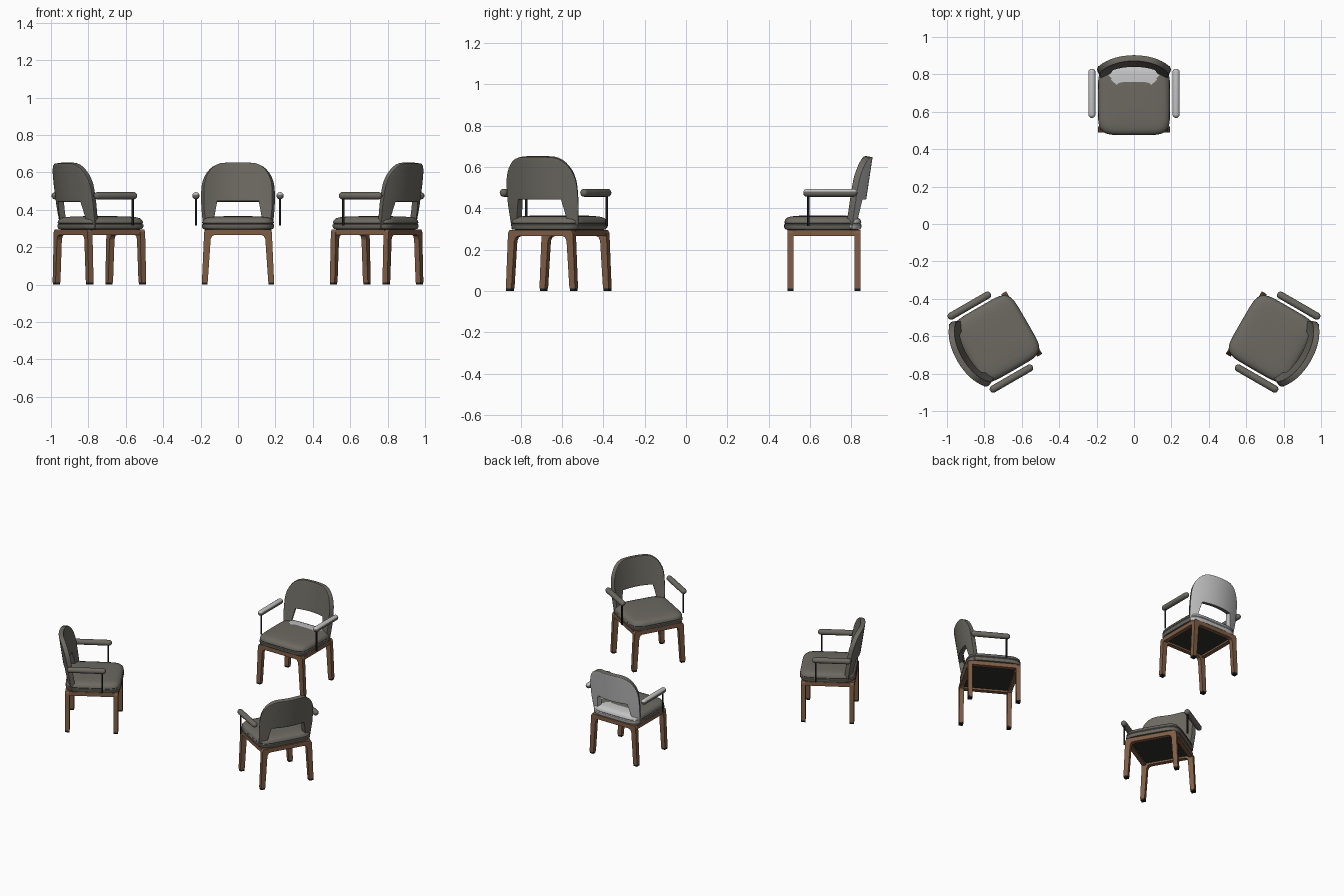
import bpy, bmesh, math
from mathutils import Matrix, Vector

cube = bpy.data.objects.get("Cube")
if cube:
    bpy.data.objects.remove(cube, do_unlink=True)


def material(name, rgb, rough=0.7):
    m = bpy.data.materials.new(name)
    m.use_nodes = True
    m.diffuse_color = (*rgb, 1)
    m.roughness = rough
    node = m.node_tree.nodes["Principled BSDF"]
    node.inputs["Base Color"].default_value = (*rgb, 1)
    node.inputs["Roughness"].default_value = rough
    return m


FABRIC = material("grey_fabric", (0.15, 0.142, 0.12))
PALE = material("pale_grey_fabric", (0.55, 0.55, 0.55))
WOOD = material("brown_wood", (0.21, 0.11, 0.06))
BLACK = material("black_metal", (0.012, 0.012, 0.012))
PANEL = material("dark_underside", (0.03, 0.03, 0.026))

PIVOT_Y = -0.188  # the three chairs face this point


def finish(bm, name, turn, mats, pale_rule=None, bevel=0, thick=0, smooth=True):
    """Turn a bmesh into an object, bake its modifiers, paint and place it."""
    bmesh.ops.recalc_face_normals(bm, faces=bm.faces[:])
    me = bpy.data.meshes.new(name)
    bm.to_mesh(me)
    bm.free()
    ob = bpy.data.objects.new(name, me)
    bpy.context.collection.objects.link(ob)
    for m in mats:
        me.materials.append(m)
    if thick:
        mod = ob.modifiers.new("thickness", "SOLIDIFY")
        mod.thickness, mod.offset, mod.use_even_offset = thick, 0, True
    if bevel:
        mod = ob.modifiers.new("soft_edges", "BEVEL")
        mod.width, mod.segments = bevel, 3
        mod.limit_method, mod.angle_limit = "ANGLE", math.radians(50)
    bpy.ops.object.select_all(action="DESELECT")
    ob.select_set(True)
    bpy.context.view_layer.objects.active = ob
    for mod in list(ob.modifiers):
        bpy.ops.object.modifier_apply(modifier=mod.name)
    if pale_rule:
        for p in ob.data.polygons:
            p.material_index = int(pale_rule(p.center, p.normal))
    pivot = Matrix.Translation((0, PIVOT_Y, 0))
    ob.data.transform(pivot @ Matrix.Rotation(turn, 4, "Z") @ pivot.inverted())
    if smooth:
        bpy.ops.object.shade_smooth_by_angle(angle=math.radians(40))
    return ob


def add_box(bm, x0, x1, y0, y1, z0, z1):
    mat = Matrix.Translation(((x0 + x1) / 2, (y0 + y1) / 2, (z0 + z1) / 2))
    bmesh.ops.create_cube(bm, size=1, matrix=mat @ Matrix.Diagonal((x1 - x0, y1 - y0, z1 - z0, 1)))


def loft(bm, rings):
    """Skin closed rings of points and cap both ends."""
    rows = [[bm.verts.new(p) for p in ring] for ring in rings]
    n = len(rows[0])
    for a, b in zip(rows, rows[1:]):
        for i in range(n):
            j = (i + 1) % n
            bm.faces.new((a[i], a[j], b[j], b[i]))
    bm.faces.new(rows[0])
    bm.faces.new(rows[-1])


def seat(name, turn, mats, pale):
    def ring(scale, z, n=48):
        pts = []
        for i in range(n):
            a = math.tau * i / n
            c, s = math.cos(a), math.sin(a)
            pts.append((0.193 * scale * math.copysign(abs(c) ** 0.36, c),
                        0.662 + 0.187 * scale * math.copysign(abs(s) ** 0.36, s), z))
        return pts
    bm = bmesh.new()
    profile = [(0.9, 0.295), (0.97, 0.298), (1, 0.308), (1, 0.32), (0.975, 0.325), (0.995, 0.33),
               (0.98, 0.343), (0.93, 0.354), (0.84, 0.36), (0.7, 0.363), (0.52, 0.365), (0.25, 0.366)]
    loft(bm, [ring(s, z) for s, z in profile])
    rule = (lambda c, n: n.y > 0.3 or (c.z > 0.35 and c.y > 0.76 and abs(c.x) < 0.13)) if pale else None
    finish(bm, name, turn, mats, rule)


def backrest(name, turn, mats, pale):
    half = [0.0, 0.03, 0.06, 0.09, 0.115, 0.13, 0.146, 0.16, 0.172, 0.181, 0.187, 0.19]
    xs = [-x for x in half[:0:-1]] + half
    rows = 14
    bm = bmesh.new()
    grid = []
    for x in xs:
        ax = abs(x)
        corner = max(0, (ax - 0.07) / 0.12)
        top = 0.5 + 0.15 * math.sqrt(max(0, 1 - corner ** 2.2))
        # arched opening above the seat, splayed legs beside it
        low = 0.30 + 0.145 * min(1, max(0, (0.15 - ax) / 0.035))
        col = []
        for k in range(rows + 1):
            z = low + (top - low) * k / rows
            squeeze = 1 - 0.06 * max(0, (0.42 - z) / 0.12)
            y = 0.887 - 0.048 * (x / 0.19) ** 2 - 0.15 * (0.65 - z)
            col.append(bm.verts.new((x * squeeze, y, z)))
        grid.append(col)
    for a, b in zip(grid, grid[1:]):
        for k in range(rows):
            bm.faces.new((a[k], b[k], b[k + 1], a[k + 1]))
    rule = (lambda c, n: n.y > 0.2) if pale else None
    finish(bm, name, turn, mats, rule, bevel=0.011, thick=0.032)


def armrest(name, turn, mats, pale, side):
    bm = bmesh.new()
    r, y0, y1 = 0.0195, 0.567, 0.83
    rings = []
    for end, sign in ((y0 + r, -1), (y1 - r, 1)):
        steps = range(1, 6) if sign < 0 else range(5, 0, -1)
        for k in steps:
            a = math.pi / 2 * k / 5
            rr, y = r * math.sin(a), end + sign * r * math.cos(a)
            rings.append([(side * 0.225 + rr * math.cos(math.tau * i / 16), y,
                           0.475 + rr * math.sin(math.tau * i / 16)) for i in range(16)])
    loft(bm, rings)
    finish(bm, name, turn, mats, (lambda c, n: n.z > 0.3) if pale else None)


def arm_post(name, turn, side):
    bm = bmesh.new()
    bmesh.ops.create_cone(bm, cap_ends=True, segments=12, radius1=0.006, radius2=0.006, depth=0.15,
                          matrix=Matrix.Translation((side * 0.225, 0.592, 0.39)))
    finish(bm, name, turn, [BLACK])


def leg_frame(name, turn, y0):
    """A pair of splayed legs joined by a rail with rounded inner corners."""
    half = [(0.193, 0.012), (0.181, 0.28), (0.172, 0.295)]
    inner = [(0.125, 0.265), (0.138, 0.259), (0.146, 0.242), (0.162, 0.012)]
    outline = half + [(-x, z) for x, z in half[::-1]] + [(-x, z) for x, z in inner[::-1]] + inner
    bm = bmesh.new()
    face = bm.faces.new([bm.verts.new((x, y0, z)) for x, z in outline])
    new = bmesh.ops.extrude_face_region(bm, geom=[face])["geom"]
    bmesh.ops.translate(bm, vec=(0, 0.03, 0), verts=[v for v in new if isinstance(v, bmesh.types.BMVert)])
    bmesh.ops.triangulate(bm, faces=[f for f in bm.faces if len(f.verts) > 4])
    finish(bm, name, turn, [WOOD], smooth=False)


def boxes(name, turn, mat, specs, bevel=0):
    bm = bmesh.new()
    for s in specs:
        add_box(bm, *s)
    finish(bm, name, turn, [mat], bevel=bevel, smooth=False)


# Three chairs in a ring, facing inward
for label, degrees in (("back", 0), ("right", 120), ("left", 240)):
    turn = math.radians(degrees)
    pale = label == "back"
    cloth = [FABRIC, PALE] if pale else [FABRIC]
    pre = label + "_chair_"
    seat(pre + "seat", turn, cloth, pale)
    backrest(pre + "backrest", turn, cloth, pale)
    for side, word in ((1, "left"), (-1, "right")):
        armrest(pre + word + "_armrest", turn, cloth, pale, side)
        arm_post(pre + word + "_arm_post", turn, side)
    leg_frame(pre + "front_legs", turn, 0.49)
    leg_frame(pre + "rear_legs", turn, 0.815)
    boxes(pre + "side_rails", turn, WOOD,
          [(min(s * 0.15, s * 0.18), max(s * 0.15, s * 0.18), 0.515, 0.82, 0.265, 0.294) for s in (-1, 1)])
    boxes(pre + "underside_panel", turn, PANEL, [(-0.152, 0.152, 0.515, 0.82, 0.278, 0.296)])
    boxes(pre + "feet", turn, BLACK,
          [(s * 0.1775 - 0.014, s * 0.1775 + 0.014, y + 0.001, y + 0.029, 0, 0.0125)
           for s in (-1, 1) for y in (0.49, 0.815)])
